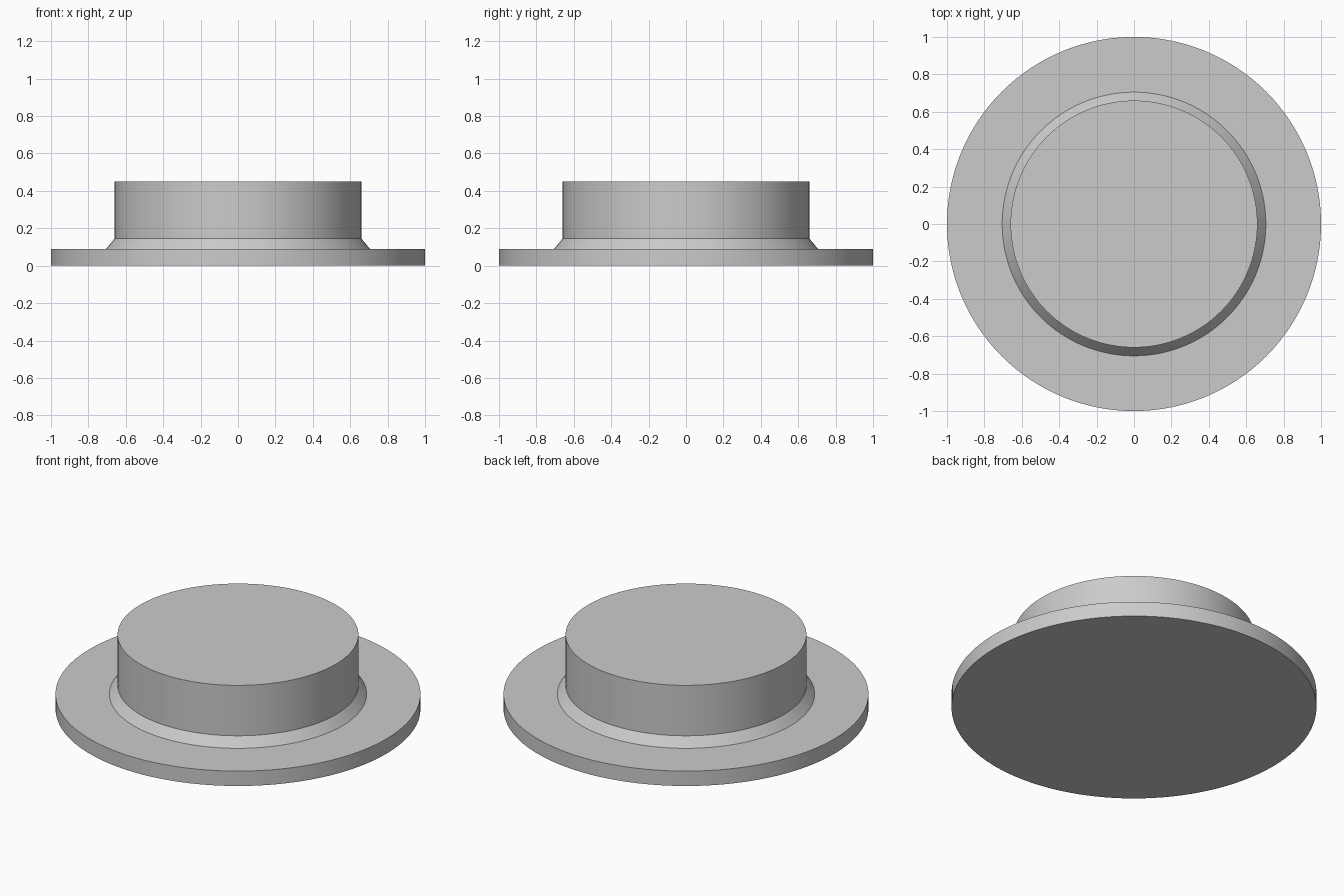
import bpy
import bmesh
import math

cube = bpy.data.objects.get("Cube")
if cube:
    bpy.data.objects.remove(cube, do_unlink=True)

SEGMENTS = 128

grey = bpy.data.materials.new("plain grey")
grey.use_nodes = True
colour = (0.6, 0.6, 0.6, 1.0)
grey.diffuse_color = colour
grey.node_tree.nodes["Principled BSDF"].inputs["Base Color"].default_value = colour


def turned_part(name, profile):
    """Lathe a (radius, height) outline about z and close both ends."""
    bm = bmesh.new()
    rings = []
    for radius, height in profile:
        ring = []
        for i in range(SEGMENTS):
            a = math.tau * i / SEGMENTS
            ring.append(bm.verts.new((radius * math.cos(a), radius * math.sin(a), height)))
        rings.append(ring)
    for low, high in zip(rings, rings[1:]):
        for i in range(SEGMENTS):
            j = (i + 1) % SEGMENTS
            bm.faces.new((low[i], low[j], high[j], high[i]))
    bm.faces.new(reversed(rings[0]))
    bm.faces.new(rings[-1])
    mesh = bpy.data.meshes.new(name)
    bm.to_mesh(mesh)
    bm.free()
    mesh.materials.append(grey)
    obj = bpy.data.objects.new(name, mesh)
    bpy.context.collection.objects.link(obj)
    bpy.ops.object.select_all(action="DESELECT")
    obj.select_set(True)
    bpy.context.view_layer.objects.active = obj
    bpy.ops.object.shade_smooth_by_angle(angle=math.radians(25))
    return obj


# Wide flange, sloped collar and upright plug in one continuous solid
turned_part("flanged_plug", [
    (1.0, 0.0),
    (1.0, 0.09),
    (0.705, 0.09),
    (0.66, 0.145),
    (0.66, 0.45),
])
